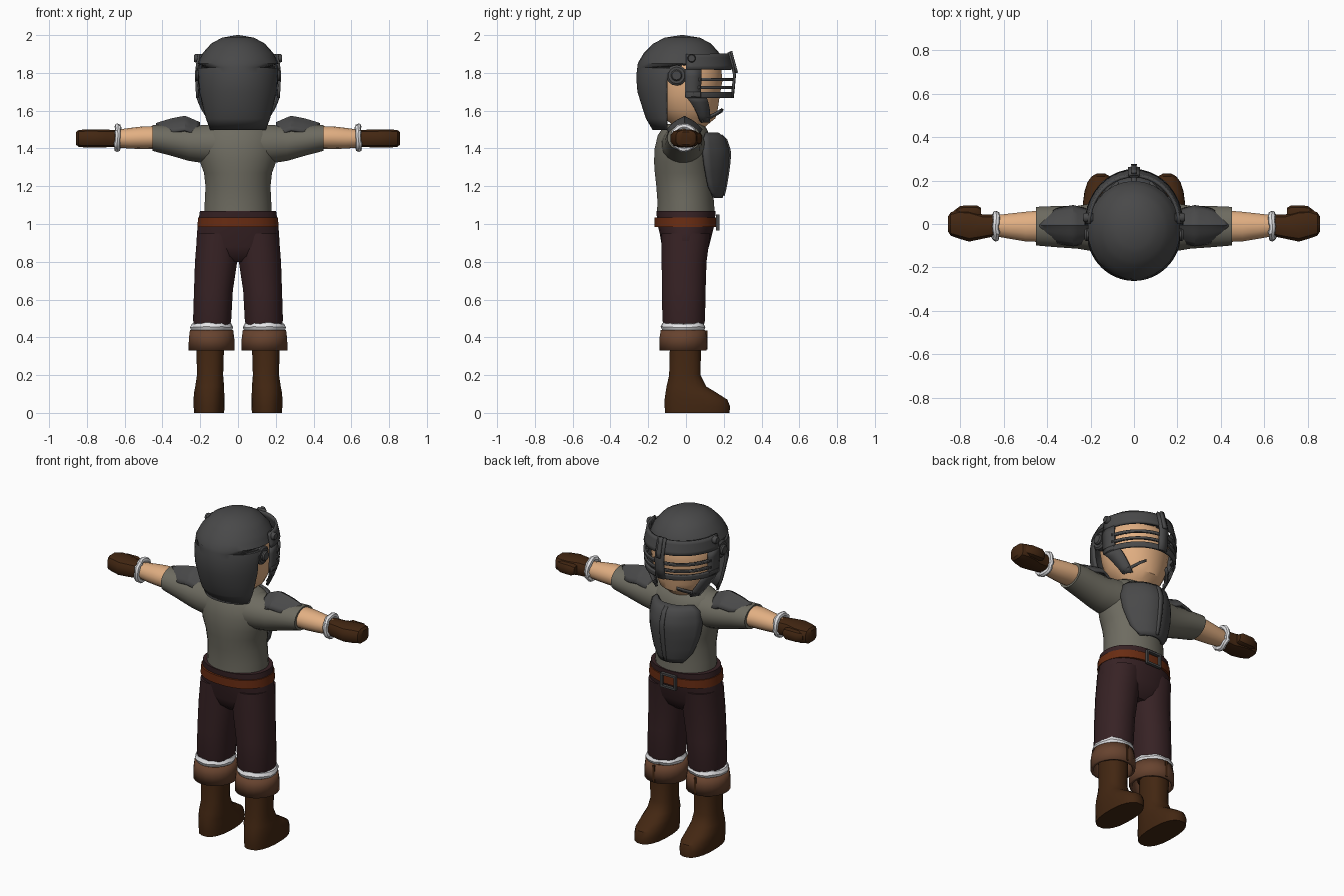
import bpy, bmesh, math, random
from mathutils import Vector, Matrix

if "Cube" in bpy.data.objects:
    bpy.data.objects.remove(bpy.data.objects["Cube"])

random.seed(4)


def material(name, rgb):
    m = bpy.data.materials.new(name)
    m.diffuse_color = (*rgb, 1)
    m.use_nodes = True
    m.node_tree.nodes["Principled BSDF"].inputs["Base Color"].default_value = m.diffuse_color
    return m


STEEL = material("dark steel", (0.066, 0.066, 0.067))
SKIN = material("skin", (0.76, 0.43, 0.225))
CLOTH = material("grey cloth", (0.155, 0.148, 0.118))
TROUSER = material("maroon cloth", (0.038, 0.016, 0.018))
LEATHER = material("dark leather", (0.056, 0.020, 0.006))
TAN = material("light leather", (0.135, 0.056, 0.028))
BELT = material("red leather", (0.14, 0.025, 0.006))
FUR = material("white fur", (0.82, 0.82, 0.84))


def finish(name, bm, mat, mirror=False, thick=0):
    bmesh.ops.remove_doubles(bm, verts=bm.verts, dist=0.0005)
    bmesh.ops.recalc_face_normals(bm, faces=bm.faces)
    me = bpy.data.meshes.new(name)
    bm.to_mesh(me)
    bm.free()
    me.materials.append(mat)
    ob = bpy.data.objects.new(name, me)
    bpy.context.collection.objects.link(ob)
    if thick:
        s = ob.modifiers.new("thickness", 'SOLIDIFY')
        s.thickness, s.offset = thick, 0
    if mirror:
        ob.modifiers.new("mirror", 'MIRROR').use_clip = False
    return ob


def loft(name, rows, mat, axis='z', n=20, p=2.0, mirror=False, caps=True, thick=0):
    """Rows of (height, centre a, radius a, centre b, radius b) along an axis."""
    bm = bmesh.new()
    rings = []
    for h, a, ra, b, rb in rows:
        ring = []
        for i in range(n):
            t = 2 * math.pi * (i + 0.5) / n
            c, s = math.cos(t), math.sin(t)
            u = a + ra * math.copysign(abs(c) ** (2 / p), c)
            v = b + rb * math.copysign(abs(s) ** (2 / p), s)
            ring.append(bm.verts.new((u, v, h) if axis == 'z' else (h, u, v)))
        rings.append(ring)
    for r, q in zip(rings, rings[1:]):
        for i in range(n):
            bm.faces.new((r[i], r[(i + 1) % n], q[(i + 1) % n], q[i]))
    if caps:
        bm.faces.new(rings[0])
        bm.faces.new(rings[-1])
    return finish(name, bm, mat, mirror, thick)


def patch(name, f, nu, nv, mat, thick, mirror=False):
    """Thin sheet through points f(u, v) with u and v in 0..1."""
    bm = bmesh.new()
    g = [[bm.verts.new(f(i / nu, j / nv)) for i in range(nu + 1)] for j in range(nv + 1)]
    for j in range(nv):
        for i in range(nu):
            bm.faces.new((g[j][i], g[j][i + 1], g[j + 1][i + 1], g[j + 1][i]))
    return finish(name, bm, mat, mirror, thick)


def interp(rows, z):
    for a, b in zip(rows, rows[1:]):
        if z <= b[0]:
            k = max(0, (z - a[0]) / (b[0] - a[0]))
            return [p + (q - p) * k for p, q in zip(a[1:], b[1:])]
    return rows[-1][1:]


def box(name, c, s, mat, mirror=False):
    bm = bmesh.new()
    bmesh.ops.create_cube(bm, size=1, matrix=Matrix.Translation(c) @ Matrix.Diagonal((*s, 1)))
    return finish(name, bm, mat, mirror)


def disc(name, y, z, r, x0, x1):
    loft(name, [(x0, y, r, z, r), (x1 - .008, y, r, z, r), (x1, y, r * .8, z, r * .8)],
         STEEL, 'x', 14, mirror=True)


def fur_ring(name, centre, ra, rb, minor, axis):
    bm = bmesh.new()
    n, m = 24, 7
    g = []
    for i in range(n):
        t = 2 * math.pi * i / n
        w, lift = minor * random.uniform(.85, 1.15), random.uniform(-.004, .004)
        row = []
        for j in range(m):
            s = 2 * math.pi * j / m
            k = w * math.cos(s)
            a, b, h = (ra + k) * math.cos(t), (rb + k) * math.sin(t), w * math.sin(s) + lift
            row.append(bm.verts.new(Vector(centre) + Vector((a, b, h) if axis == 'z' else (h, a, b))))
        g.append(row)
    for i in range(n):
        for j in range(m):
            k, l = (i + 1) % n, (j + 1) % m
            bm.faces.new((g[i][j], g[k][j], g[k][l], g[i][l]))
    finish(name, bm, FUR, True)


# Boots with folded cuffs and fur trim
loft("boot", [(0, .153, .08, .06, .172), (.035, .153, .083, .06, .175), (.07, .153, .083, .053, .168),
              (.105, .153, .081, .028, .138), (.14, .15, .077, .002, .106), (.2, .148, .07, -.006, .084),
              (.36, .147, .074, -.003, .083)], LEATHER, p=2.4, mirror=True)
loft("boot_cuff", [(.33, .14, .115, -.015, .118), (.39, .14, .114, -.015, .12),
                   (.438, .14, .108, -.015, .112)], TAN, mirror=True, caps=False, thick=.016)
loft("boot_lining", [(.36, .14, .075, -.012, .085), (.436, .14, .106, -.015, .11)], LEATHER, mirror=True)
box("cuff_seam", (.14, .109, .385), (.012, .008, .1), LEATHER, True)
fur_ring("boot_fur", (.142, -.013, .455), .09, .094, .024, 'z')

# Trousers
loft("trouser_leg", [(.455, .137, .095, -.012, .105), (.49, .137, .102, -.012, .114),
                     (.65, .13, .104, -.012, .117), (.8, .116, .113, -.01, .12),
                     (.95, .105, .112, 0, .13)], TROUSER, p=2.2, mirror=True)
loft("trouser_hips", [(.8, 0, .12, -.005, .07), (.83, 0, .19, -.005, .105), (.88, 0, .221, -.003, .125),
                      (.95, 0, .219, 0, .14), (1.0, 0, .213, 0, .152), (1.068, 0, .203, 0, .158)],
     TROUSER, n=28, p=2.2)

# Belt with buckle frame
loft("belt", [(.985, 0, .217, -.002, .165), (1.035, 0, .212, -.002, .165)], BELT, n=28, p=2.2)
for s in (-1, 1):
    box("buckle_side", (s * .045, .168, 1.008), (.012, .018, .085), STEEL)
    box("buckle_rail", (0, .168, 1.008 + s * .037), (.1, .018, .012), STEEL)

# Shirt with short sleeves
loft("shirt_body", [(1.045, 0, .18, 0, .155), (1.12, 0, .177, -.002, .15), (1.2, 0, .173, -.006, .152),
                    (1.27, 0, .181, -.01, .156), (1.33, 0, .203, -.012, .158), (1.4, 0, .215, -.012, .155),
                    (1.47, 0, .208, -.012, .138), (1.51, 0, .18, -.008, .115), (1.53, 0, .14, -.005, .09)],
     CLOTH, n=28)
loft("sleeve", [(.1, -.015, .12, 1.42, .11), (.2, -.015, .11, 1.424, .1), (.26, -.015, .1, 1.426, .093),
                (.36, -.012, .096, 1.443, .081), (.452, -.01, .09, 1.456, .07)],
     CLOTH, 'x', mirror=True)

# Arms, wrist fur and gloves
loft("forearm", [(.42, -.01, .075, 1.458, .06), (.5, -.012, .07, 1.457, .06), (.57, -.01, .06, 1.454, .055),
                 (.65, -.008, .048, 1.452, .046)], SKIN, 'x', 14, mirror=True)
fur_ring("wrist_fur", (.637, -.01, 1.457), .057, .06, .016, 'x')
loft("glove", [(.635, -.006, .05, 1.453, .045), (.7, -.012, .058, 1.453, .048), (.76, -.008, .075, 1.453, .049),
               (.81, 0, .068, 1.453, .049), (.845, 0, .055, 1.453, .045), (.857, 0, .036, 1.453, .034)],
     LEATHER, 'x', 12, 2.8, True)
loft("thumb", [(.705, .05, .026, 1.453, .024), (.725, .057, .03, 1.453, .034), (.8, .055, .03, 1.453, .034),
               (.83, .042, .02, 1.453, .024)], LEATHER, 'x', 10, 2.5, True)

# Shoulder pads: draped plates with a centre ridge
PAD = [(.205, .07, 1.525), (.28, .09, 1.558), (.35, .078, 1.545), (.4, .05, 1.53), (.432, .012, 1.52)]


def pad(u, v):
    x, s = .205 + .227 * u, 2 * v - 1
    w, z = interp(PAD, x)
    return x, -.008 + w * s, z - .062 * abs(s) ** 1.8 * min(1, w / .08) + (.008 if abs(s) < .01 else 0)


patch("shoulder_pad", pad, 12, 10, STEEL, .014, True)

# Breastplate with raised centre rib
CHEST = [(1.14, .08, .185, .145), (1.2, .128, .2, .118), (1.3, .163, .216, .1), (1.38, .172, .223, .09),
         (1.45, .155, .2, .09), (1.478, .12, .165, .1)]


def chest(s, z, out=0):
    w, mid, edge = interp(CHEST, z)
    return s * w, edge + (mid - edge) * (1 - abs(s) ** 2.2) + out, z


patch("breastplate", lambda u, v: chest(2 * u - 1, 1.14 + .338 * v), 16, 12, STEEL, .018)
patch("breastplate_rib", lambda u, v: chest(.16 * u - .08, 1.15 + .32 * v, .01), 2, 12, STEEL, .014)

# Head
loft("head", [(1.49, 0, .09, -.01, .085), (1.53, 0, .1, .02, .1), (1.56, 0, .135, .022, .135),
              (1.61, 0, .165, .01, .16), (1.68, 0, .185, .005, .175), (1.76, 0, .195, .005, .19),
              (1.84, 0, .185, 0, .185), (1.9, 0, .15, -.01, .15)], SKIN, n=24)

# Helmet shell: radius by height, open at the face below the brow
SHELL = [(1.5, .148, -.07, .1), (1.56, .168, -.07, .135), (1.62, .185, -.06, .165), (1.7, .205, -.045, .205),
         (1.78, .213, -.035, .222), (1.85, .207, -.028, .22), (1.9, .182, -.023, .195),
         (1.95, .137, -.02, .148), (1.98, .082, -.02, .09), (1.994, 0, -.02, 0)]
LEVELS = [1.5, 1.56, 1.62, 1.7, 1.76, 1.8, 1.83, 1.85, 1.875, 1.9, 1.93, 1.95, 1.968, 1.98, 1.994]


def shell(u, v):
    z = LEVELS[round(v * 14)]
    rx, cy, ry = interp(SHELL, z)
    edge = -.1 if z < 1.79 else -.085 if z < 1.82 else -.05
    a = 0 if z > 1.84 else math.acos((edge - cy) / ry)
    t = a + (2 * math.pi - 2 * a) * u
    return rx * math.sin(t), cy + ry * math.cos(t), z


patch("helmet_shell", shell, 28, 14, STEEL, .014)

# Ear discs and visor hinges
disc("ear_disc", -.05, 1.787, .055, .17, .212)
disc("ear_boss", -.05, 1.787, .03, .2, .228)
disc("visor_hinge", .03, 1.877, .022, .19, .234)

# Visor pieces lie on one curved surface of angle and height
VISOR = [(1.53, .155, .165), (1.6, .19, .205), (1.67, .215, .237), (1.8, .222, .249), (1.91, .205, .218)]


def visor(name, t0, t1, z0, z1, z2=None, z3=None, mirror=False, out=0, t2=None, t3=None):
    """Corner heights: z0, z1 at the first angle and z2, z3 at the second."""
    z2, z3 = z0 if z2 is None else z2, z1 if z3 is None else z3
    t2, t3 = t0 if t2 is None else t2, t1 if t3 is None else t3

    def f(u, v):
        z = (z0 + (z2 - z0) * u) * (1 - v) + (z1 + (z3 - z1) * u) * v
        lo, hi = t0 + (t1 - t0) * u, t2 + (t3 - t2) * u
        t = math.radians(lo * (1 - v) + hi * v)
        rx, ry = interp(VISOR, z)
        return (rx + out) * math.sin(t), (ry + out) * math.cos(t), z
    patch(name, f, max(2, int(abs(t1 - t0) / 9)), 4, STEEL, .014, mirror)


visor("visor_brow", -90, 90, 1.818, 1.9)
visor("visor_bar", -75, 75, 1.757, 1.772)
visor("visor_bar", -75, 75, 1.716, 1.73)
visor("visor_lower_band", -90, 90, 1.668, 1.698)
visor("visor_side_post", 71, 91, 1.67, 1.82, mirror=True)
visor("visor_centre_post", -7, 7, 1.668, 1.91, out=.01)
visor("visor_crest", -3, 3, 1.8, 1.915, out=.02)
visor("cheek_guard", 64, 44, 1.54, 1.68, mirror=True, t2=91, t3=64)
visor("chin_bar", 62, 22, 1.537, 1.553, 1.595, 1.61, mirror=True)

# Smooth shading that keeps hard edges
bpy.ops.object.select_all(action='SELECT')
bpy.context.view_layer.objects.active = bpy.context.selected_objects[0]
bpy.ops.object.shade_smooth_by_angle(angle=math.radians(35))
